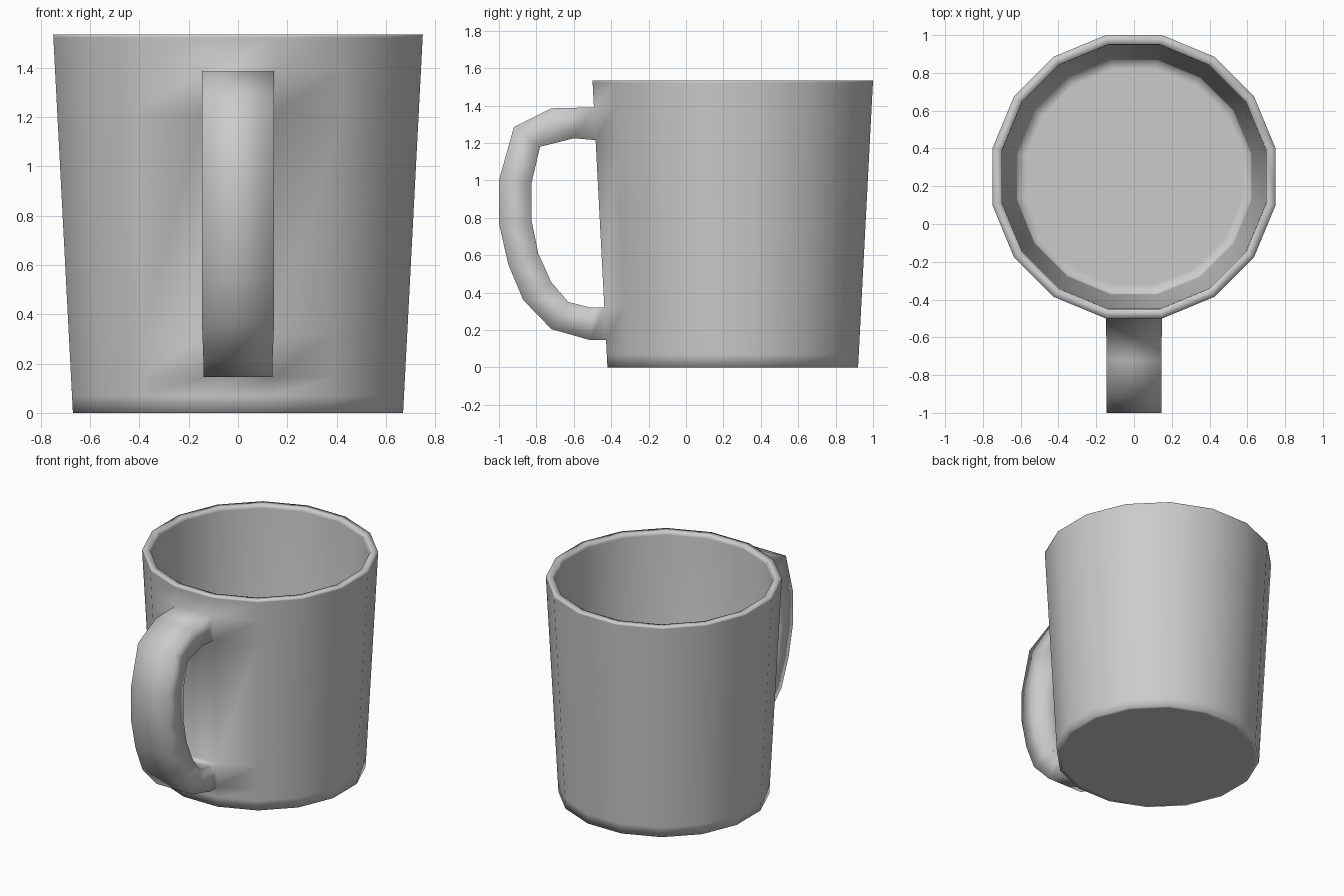
import bpy, bmesh, math

if "Cube" in bpy.data.objects:
    bpy.data.objects.remove(bpy.data.objects["Cube"])

N = 16
CY = 0.25            # centre of the cup along y
H = 1.535

bm = bmesh.new()


def ring(apothem, z):
    r = apothem / math.cos(math.pi / N)
    angles = [(j + 0.5) * 2 * math.pi / N for j in range(N)]
    return [bm.verts.new((r * math.cos(a), CY + r * math.sin(a), z)) for a in angles]


def wall(z):
    return 0.67 + 0.08 * z / H


def bridge(a, b, skip=()):
    n = len(a)
    for j in range(n):
        if j not in skip:
            k = (j + 1) % n
            bm.faces.new((a[j], a[k], b[k], b[j]))


# Cup profile: underside, outer wall, rim, inner wall, floor
outer_z = [0, 0.07, 0.145, 0.32, 1.215, 1.39, 1.523, H]
profile = [(0.64, 0)] + [(wall(z), z) for z in outer_z]
profile += [(0.70, H), (0.698, 1.51), (0.623, 0.10), (0.617, 0.07), (0.57, 0.07)]
rings = [ring(a, z) for a, z in profile]

# The front panel (side 11) stays open where the handle joins
L, R = 11, 12
for i in range(len(rings) - 1):
    bridge(rings[i], rings[i + 1], (L,) if i in (3, 5) else ())
bm.faces.new(rings[0])
bm.faces.new(rings[-1])

# Handle sections: outer (y, z), inner (y, z), half width
path = [
    ((-0.72, 1.385), (-0.60, 1.225)),
    ((-0.92, 1.285), (-0.78, 1.18)),
    ((-1.00, 1.00), (-0.825, 0.99)),
    ((-1.00, 0.77), (-0.825, 0.78)),
    ((-0.95, 0.55), (-0.79, 0.61)),
    ((-0.87, 0.36), (-0.72, 0.455)),
    ((-0.72, 0.205), (-0.63, 0.35)),
    ((-0.51, 0.145), (-0.51, 0.32)),
]
sections = [[rings[6][L], rings[6][R], rings[5][R], rings[5][L]]]
for (oy, oz), (iy, iz) in path:
    w = 0.146 if oz > 0.3 else 0.14
    sections.append([bm.verts.new(c) for c in
                     ((-w, oy, oz), (w, oy, oz), (w, iy, iz), (-w, iy, iz))])
sections.append([rings[3][L], rings[3][R], rings[4][R], rings[4][L]])
for a, b in zip(sections, sections[1:]):
    bridge(a, b)

bmesh.ops.recalc_face_normals(bm, faces=bm.faces[:])
for f in bm.faces:
    f.smooth = True

mesh = bpy.data.meshes.new("mug")
bm.to_mesh(mesh)
bm.free()
mug = bpy.data.objects.new("mug", mesh)
bpy.context.collection.objects.link(mug)
